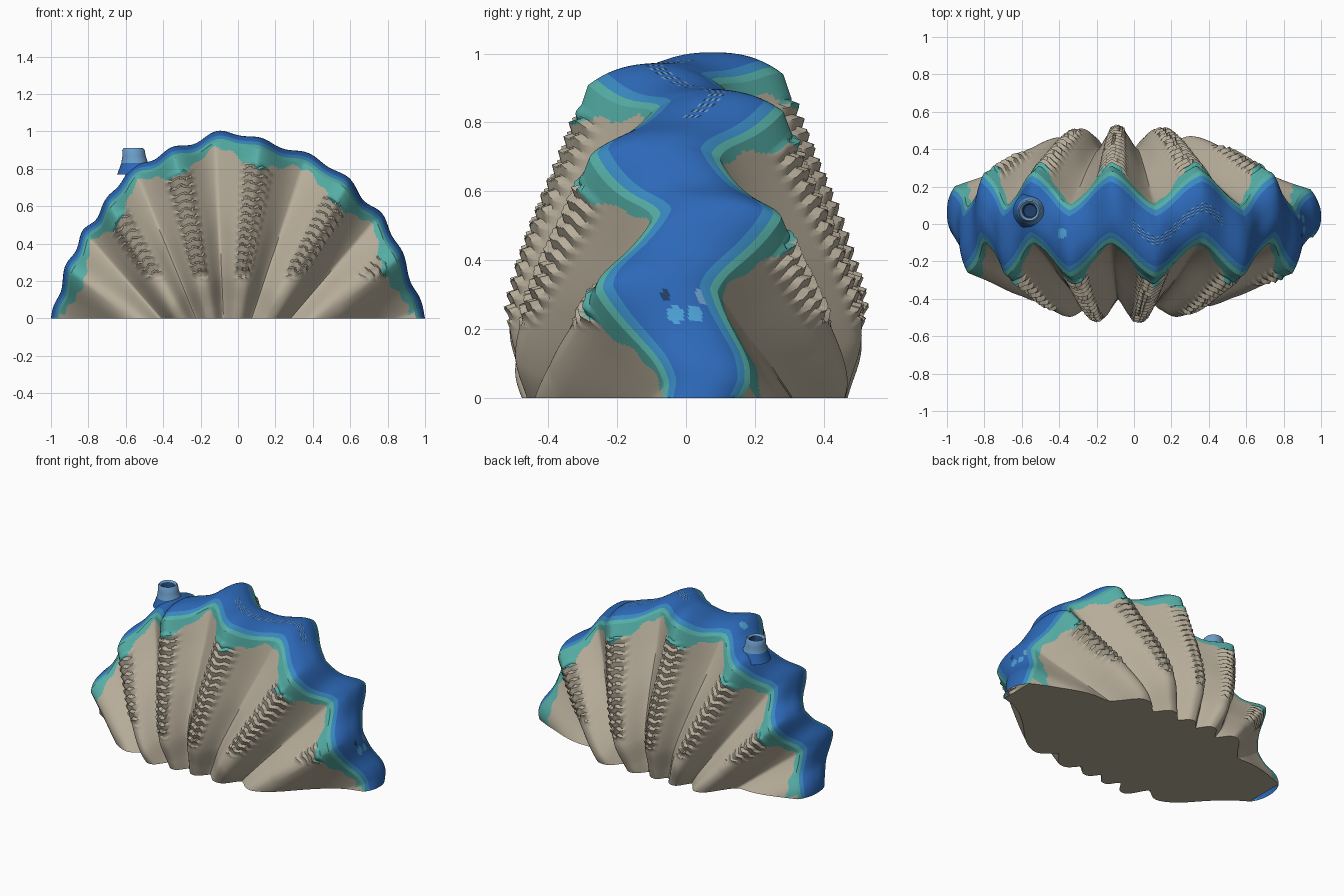
import bpy, bmesh, math

if "Cube" in bpy.data.objects:
    bpy.data.objects.remove(bpy.data.objects["Cube"])

def material(name, rgb):
    m = bpy.data.materials.new(name)
    m.diffuse_color = (*rgb, 1)
    m.use_nodes = True
    m.node_tree.nodes["Principled BSDF"].inputs["Base Color"].default_value = m.diffuse_color
    return m

BEIGE = material("shell beige", (0.47, 0.415, 0.32))
TEAL = material("rim teal", (0.09, 0.42, 0.38))
MID = material("band blue", (0.04, 0.25, 0.53))
BLUE = material("mantle blue", (0.026, 0.14, 0.48))
PALE = material("siphon pale blue", (0.15, 0.34, 0.58))
DARK = material("dark navy", (0.015, 0.05, 0.14))
SKY = material("spot sky blue", (0.075, 0.36, 0.68))

def curve(keys, x):
    """Smooth interpolation through (x, y) keys."""
    x = min(max(x, keys[0][0]), keys[-1][0])
    i = 0
    while i < len(keys) - 2 and x > keys[i + 1][0]:
        i += 1
    def slope(k):
        a, b = keys[max(k - 1, 0)], keys[min(k + 1, len(keys) - 1)]
        return (b[1] - a[1]) / (b[0] - a[0])
    (x0, y0), (x1, y1) = keys[i], keys[i + 1]
    h = x1 - x0
    t = (x - x0) / h
    return ((2*t**3 - 3*t*t + 1) * y0 + (t**3 - 2*t*t + t) * h * slope(i)
            + (3*t*t - 2*t**3) * y1 + (t**3 - t*t) * h * slope(i + 1))

def clamp(v):
    return max(0, min(1, v))

# All ribs fan out from one point below the ground
AX, AZ = -0.06, -0.4
OUTLINE = [(1, 0), (.965, .12), (.89, .3), (.81, .49), (.67, .65), (.52, .8), (.3, .9), (.1, .96),
           (-.06, 1.0), (-.22, .95), (-.43, .87), (-.6, .77), (-.72, .6), (-.86, .4), (-.94, .2), (-1, 0)]
RADIUS = [(math.degrees(math.atan2(z - AZ, x - AX)), math.hypot(x - AX, z - AZ)) for x, z in OUTLINE]
PHI0, PHI1 = RADIUS[0][0], RADIUS[-1][0]
RIBS = [(8, -1), (38, 0), (60, 1), (82.5, 2), (102.5, 3), (122, 4), (142, 5), (172, 6)]
DEPTH = [(.28, .445), (.36, .475), (.48, .51), (.66, .45), (.87, .335), (1, .275)]
GROOVE = [(.28, .05), (.45, .11), (.7, .15), (1, .18)]
RIM_TAPER = [(20, .6), (30, .8), (42, 1), (135, 1), (148, .88), (158, .7)]
BODY_TAPER = [(20, .6), (30, .78), (40, .88), (50, .92), (60, .97), (70, 1), (112, 1), (122, .97),
              (132, .9), (142, .85), (150, .8), (158, .7)]
EDGE = 0.957
COLS, ROWS = 260, 110

def phi_at(i):
    return PHI0 + (PHI1 - PHI0) * i / COLS

def fold(phi, side):
    """1 on a rib, 0 in a groove; the two valves interlock."""
    c = -side * math.cos(2 * math.pi * curve(RIBS, phi))
    return 0.5 + 0.5 * (0.55 * c + 0.45 * math.asin(max(-1, min(1, c))) * 2 / math.pi)

def radius(phi):
    fade = min(1, (phi - PHI0) / 8, (PHI1 - phi) / 8)
    return curve(RADIUS, phi) + fade * 0.012 * math.cos(4 * math.pi * curve(RIBS, phi))

def depth(phi, s, side):
    inner = clamp((1 - s) / .35)                 # 0 at the rim, 1 on the body
    f = fold(phi, side)
    f += inner * (1 - (1 - f) ** 1.7 - f)        # flatter rib tops on the body
    taper = curve(RIM_TAPER, phi) * (1 - inner) + curve(BODY_TAPER, phi) * inner
    return (curve(DEPTH, s) - curve(GROOVE, s) * (1 - f)) * taper

def on_fan(phi, r):
    a = math.radians(phi)
    return AX + r * math.cos(a), max(0, AZ + r * math.sin(a))

def grid_object(name, pts, mats, rule):
    """Mesh from a grid of points, coloured by rule(i, j, centre)."""
    bm = bmesh.new()
    vs = [[bm.verts.new(p) for p in row] for row in pts]
    for i in range(len(vs) - 1):
        for j in range(len(vs[0]) - 1):
            f = bm.faces.new((vs[i][j], vs[i+1][j], vs[i+1][j+1], vs[i][j+1]))
            f.material_index = rule(i, j, f.calc_center_median())
    bmesh.ops.remove_doubles(bm, verts=bm.verts, dist=1e-5)
    bmesh.ops.recalc_face_normals(bm, faces=bm.faces)
    me = bpy.data.meshes.new(name)
    bm.to_mesh(me)
    bm.free()
    for m in mats:
        me.materials.append(m)
    ob = bpy.data.objects.new(name, me)
    bpy.context.collection.objects.link(ob)
    bpy.ops.object.select_all(action='DESELECT')
    ob.select_set(True)
    bpy.context.view_layer.objects.active = ob
    bpy.ops.object.shade_smooth_by_angle(angle=math.radians(50))
    return ob

def base_s(phi):
    return min(1, -AZ / math.sin(math.radians(phi)) / (radius(phi) * EDGE))

# Two ribbed valves with overlapping scales along each rib
def valve(name, side):
    pts, paint = [], []
    for i in range(COLS + 1):
        phi = phi_at(i)
        R, s0, fo = radius(phi) * EDGE, base_s(phi), fold(phi, side)
        row, prow = [], []
        for j in range(ROWS + 1):
            s = s0 + (1 - s0) * j / ROWS
            x, z = on_fan(phi, R * s)
            y = depth(phi, s, side)
            ridge = clamp((fo - 0.62) / 0.1)
            on = clamp((z - .2) / .06) * clamp((0.955 - s) / 0.02)
            if 32 < phi < 135:
                wob = 0.006 * math.sin(phi * 1.7) + 0.01 * (1 - fo)
                saw = ((s * R + wob) / 0.042) % 1
                y += on * ridge * (0.028 * saw - 0.006)
            row.append((x, side * y, z))
            limit = 0.975 - 0.06 * fo * fo + 0.008 * math.sin(phi * 1.3)
            prow.append(s > limit and s0 < 0.93)
        pts.append(row)
        paint.append(prow)
    grid_object(name, pts, [BEIGE, TEAL], lambda i, j, c: int(paint[i][j]))
    return [row[0] for row in pts]

front_base = valve("front_valve", -1)
back_base = valve("back_valve", 1)

# Flat underside joining both valves
grid_object("flat_base", [[(x, y, 0), (b[0], b[1], 0)] for (x, y, z), b in zip(front_base, back_base)],
            [BEIGE], lambda i, j, c: 0)

# Wavy fleshy mantle between the valve edges
WID = 48
mantle = []
for i in range(COLS + 1):
    phi = phi_at(i)
    yf, yb = -depth(phi, 1, -1), depth(phi, 1, 1)
    row = []
    for j in range(WID + 1):
        w = 2 * j / WID - 1
        x, z = on_fan(phi, radius(phi) * (1 - (1 - EDGE) * abs(w) ** 2.5))
        row.append((x, (yf + yb) / 2 + w * (yb - yf) / 2, z))
    mantle.append(row)

SPOTS = [((.92, -.03, .245), .028, 5), ((.92, .03, .25), .03, 5), ((.9, .04, .33), .018, 3),
         ((.9, .06, .305), .035, 2), ((-.38, -.05, .89), .03, 5), ((.9, -.06, .3), .016, 3),
         ((.83, .18, .47), .016, 3), ((.7, .07, .74), .014, 3)]

def mantle_paint(i, j, c):
    w = abs(2 * (j + .5) / WID - 1)
    if w > 0.87:
        return 4
    if w > 0.7:
        return 1
    for p, r, m in SPOTS:
        if math.dist(p, c) < r:
            return m
    # dotted slit following the wave
    if -.02 < c.x < .47 and w < 0.13 and c.z > .7:
        return (0, 2, 0, 3)[(i + 2 * j) % 4]
    return 0

grid_object("mantle", mantle, [BLUE, MID, PALE, DARK, TEAL, SKY], mantle_paint)

# Siphon tube on the left of the mantle, its foot spreading into the flesh
PROFILE = [(.1, -.04), (.072, .02), (.062, .06), (.06, .09), (.052, .1), (.04, .092), (.034, .05), (0, .045)]
tube = []
for k in range(33):
    a = 2 * math.pi * k / 32
    tube.append([(r * math.cos(a) - .55 - .1 * h, .07 + r * math.sin(a), .81 + h) for r, h in PROFILE])
grid_object("siphon", tube, [PALE, DARK, BLUE], lambda i, j, c: 2 if j == 0 else (1 if j > 4 else 0))
